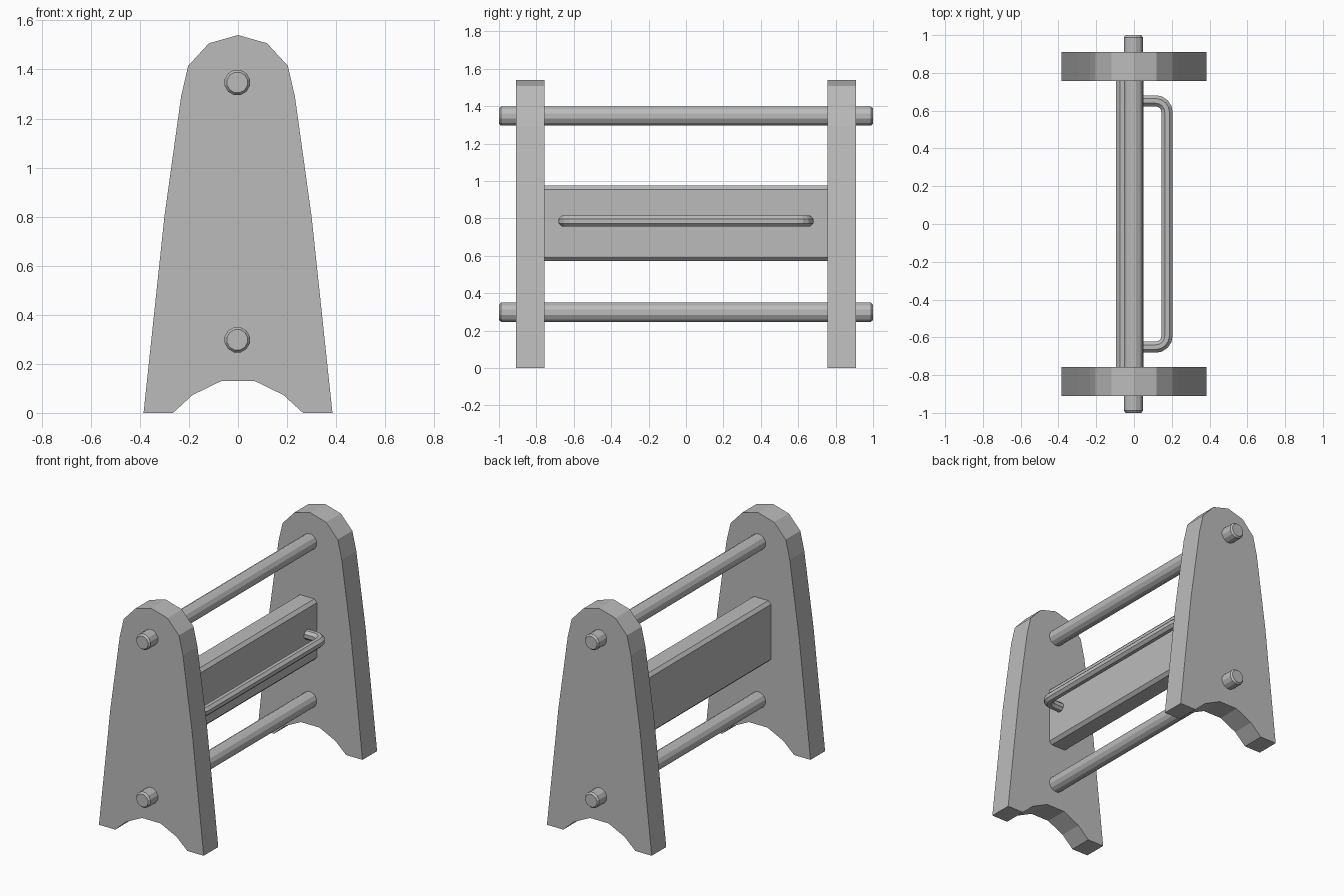
import bpy, bmesh, math
from mathutils import Vector

cube = bpy.data.objects.get("Cube")
if cube:
    bpy.data.objects.remove(cube, do_unlink=True)

GREY = (0.5, 0.5, 0.5, 1)
grey = bpy.data.materials.new("plain grey")
grey.use_nodes = True
grey.diffuse_color = GREY
grey.node_tree.nodes["Principled BSDF"].inputs["Base Color"].default_value = GREY


def add_object(name, bm):
    bmesh.ops.recalc_face_normals(bm, faces=bm.faces)
    mesh = bpy.data.meshes.new(name)
    bm.to_mesh(mesh)
    bm.free()
    mesh.materials.append(grey)
    obj = bpy.data.objects.new(name, mesh)
    bpy.context.collection.objects.link(obj)
    return obj


def end_panel(name, y0, y1):
    """Tapered upright with a rounded top and an arched foot."""
    half = [(0.068, 0.13), (0.185, 0.073), (0.265, 0), (0.385, 0), (0.30, 0.80),
            (0.232, 1.29), (0.203, 1.415), (0.118, 1.507)]
    outline = half + [(0, 1.54)] + [(-x, z) for x, z in reversed(half)]
    bm = bmesh.new()
    face = bm.faces.new([bm.verts.new((x, y0, z)) for x, z in outline])
    moved = bmesh.ops.extrude_face_region(bm, geom=[face])["geom"]
    verts = [v for v in moved if isinstance(v, bmesh.types.BMVert)]
    bmesh.ops.translate(bm, verts=verts, vec=(0, y1 - y0, 0))
    return add_object(name, bm)


def sweep(name, path, radii, sides, phase=0.5):
    """Tube through points lying in a horizontal plane, capped at both ends."""
    bm = bmesh.new()
    rings = []
    for i, p in enumerate(path):
        before = (p - path[i - 1]).normalized() if i else None
        after = (path[i + 1] - p).normalized() if i + 1 < len(path) else None
        tangent = ((before or after) + (after or before)).normalized()
        side = tangent.cross(Vector((0, 0, 1)))
        ring = []
        for k in range(sides):
            a = math.tau * (k + phase) / sides
            ring.append(bm.verts.new(
                p + radii[i] * (side * math.cos(a) + Vector((0, 0, math.sin(a))))))
        rings.append(ring)
    for a, b in zip(rings, rings[1:]):
        for k in range(sides):
            n = (k + 1) % sides
            bm.faces.new((a[k], a[n], b[n], b[k]))
    bm.faces.new(rings[0])
    bm.faces.new(rings[-1])
    return add_object(name, bm)


# End panels
end_panel("front_panel", -0.91, -0.757)
end_panel("back_panel", 0.757, 0.91)

# Crossing rods with chamfered ends
for name, z in (("lower_rod", 0.298), ("upper_rod", 1.347)):
    path = [Vector((-0.003, y, z)) for y in (-1, -0.988, 0.988, 1)]
    sweep(name, path, (0.043, 0.053, 0.053, 0.043), 12)

# Middle board with chamfered long edges
bm = bmesh.new()
bmesh.ops.create_cube(bm, size=1)
for v in bm.verts:
    v.co = Vector((v.co.x * 0.145 - 0.022, v.co.y * 1.54, v.co.z * 0.404 + 0.773))
long_edges = [e for e in bm.edges if abs(e.verts[0].co.y - e.verts[1].co.y) > 1]
bmesh.ops.bevel(bm, geom=long_edges, offset=0.02, segments=1, affect='EDGES')
add_object("middle_board", bm)

# Handle rail with rounded corners on the board's right face
R, X, Y, Z = 0.06, 0.175, 0.652, 0.785
half_path = [Vector((0.04, -Y, Z))]
for i in range(5):
    a = math.pi / 2 * i / 4
    half_path.append(Vector((X - R + R * math.sin(a), -Y + R - R * math.cos(a), Z)))
path = half_path + [Vector((p.x, -p.y, p.z)) for p in reversed(half_path)]
sweep("handle_rail", path, [0.032] * len(path), 8)
